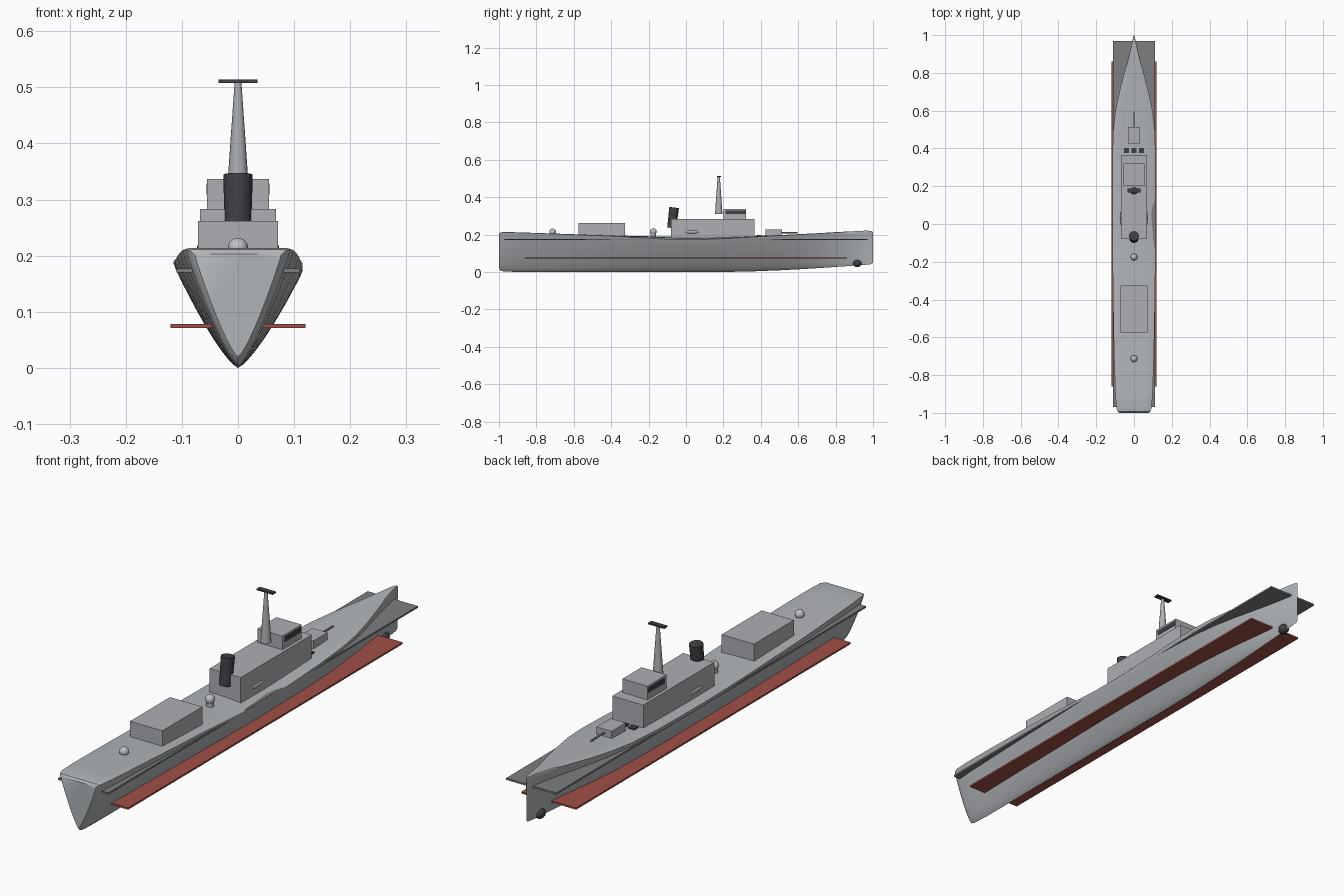
import bpy, bmesh, math
from mathutils import Matrix

if "Cube" in bpy.data.objects:
    bpy.data.objects.remove(bpy.data.objects["Cube"])


def mat(name, r, g, b):
    m = bpy.data.materials.new(name)
    m.diffuse_color = (r, g, b, 1)
    m.use_nodes = True
    m.node_tree.nodes["Principled BSDF"].inputs["Base Color"].default_value = m.diffuse_color
    return m


HULL = mat("hull grey", 0.44, 0.46, 0.48)
HOUSE = mat("house grey", 0.42, 0.43, 0.45)
DECK = mat("deck edge grey", 0.20, 0.21, 0.22)
RED = mat("waterline red", 0.35, 0.08, 0.06)
DARK = mat("dark grey", 0.05, 0.05, 0.06)
PALE = mat("dome pale grey", 0.52, 0.53, 0.55)


def finish(name, bm, material, smooth=False):
    bmesh.ops.recalc_face_normals(bm, faces=bm.faces)
    me = bpy.data.meshes.new(name)
    bm.to_mesh(me)
    bm.free()
    me.materials.append(material)
    ob = bpy.data.objects.new(name, me)
    bpy.context.collection.objects.link(ob)
    if smooth:
        bpy.context.view_layer.objects.active = ob
        ob.select_set(True)
        bpy.ops.object.shade_smooth_by_angle(angle=math.radians(35))
        ob.select_set(False)
    return ob


def box(name, x, y, z, material):
    """Box between the (low, high) limits on each axis."""
    bm = bmesh.new()
    c = [(a + b) / 2 for a, b in (x, y, z)]
    s = [b - a for a, b in (x, y, z)]
    bmesh.ops.create_cube(bm, size=1, matrix=Matrix.Translation(c) @ Matrix.Diagonal((*s, 1)))
    return finish(name, bm, material)


def cone(name, loc, r1, r2, depth, material, tilt=0, seg=16):
    bm = bmesh.new()
    bmesh.ops.create_cone(bm, cap_ends=True, segments=seg, radius1=r1, radius2=r2, depth=depth,
                          matrix=Matrix.Translation(loc) @ Matrix.Rotation(tilt, 4, 'X'))
    return finish(name, bm, material, True)


def ball(name, loc, radii, material, seg=16):
    bm = bmesh.new()
    bmesh.ops.create_uvsphere(bm, u_segments=seg, v_segments=seg // 2 + 2, radius=1,
                              matrix=Matrix.Translation(loc) @ Matrix.Diagonal((*radii, 1)))
    return finish(name, bm, material, True)


# Hull: stations of (y, half width, keel height, deck height)
STATIONS = [(-1.0, 0.078, 0.02, 0.203), (-0.993, 0.088, 0.009, 0.211), (-0.975, 0.095, 0.003, 0.214),
            (-0.9, 0.101, 0, 0.212), (-0.75, 0.106, 0, 0.207), (-0.55, 0.111, 0, 0.200),
            (-0.4, 0.113, 0, 0.196), (-0.25, 0.115, 0, 0.192), (-0.1, 0.116, 0, 0.189),
            (0.05, 0.117, 0, 0.188), (0.2, 0.117, 0, 0.189), (0.35, 0.117, 0.003, 0.192),
            (0.5, 0.112, 0.009, 0.197), (0.6, 0.1, 0.014, 0.202), (0.7, 0.079, 0.02, 0.207),
            (0.8, 0.052, 0.027, 0.213), (0.9, 0.025, 0.034, 0.218), (0.96, 0.011, 0.038, 0.221),
            (0.993, 0.004, 0.042, 0.220), (1.0, 0.001, 0.05, 0.213)]
SIDE = [0.03, 0.08, 0.16, 0.27, 0.4, 0.54, 0.68, 0.82, 0.93]


def section(y, w, keel, deck):
    dip = 0.014 * math.exp(-(y / 0.3) ** 2)      # starboard deck edge dips amidships

    def flank(sign, top):
        pts = [(sign * w * t ** 0.76, y, keel + t * (top - keel)) for t in SIDE]
        return pts + [(sign * w * 0.98, y, top - 0.002), (sign * w * 0.92, y, top)]
    right, left = flank(1, deck - dip), flank(-1, deck)
    top = [(w * k, y, deck - dip * max(k, 0) * 0.9) for k in (0.55, 0.2, -0.2, -0.55)]
    return [(0, y, keel)] + right + top + left[::-1]


bm = bmesh.new()
rings = [[bm.verts.new(p) for p in section(*s)] for s in STATIONS]
n = len(rings[0])
for a, b in zip(rings, rings[1:]):
    for i in range(n):
        bm.faces.new((a[i], a[(i + 1) % n], b[(i + 1) % n], b[i]))
bm.faces.new(rings[0])
bm.faces.new(rings[-1])
finish("hull", bm, HULL, True)

# Flat side strakes running through the hull
box("deck_edge_plate", (-0.11, 0.11), (-0.97, 0.97), (0.170, 0.177), DECK)
box("waterline_plate", (-0.12, 0.12), (-0.86, 0.86), (0.071, 0.078), RED)

# Superstructure and hangar
box("deckhouse", (-0.068, 0.068), (-0.08, 0.365), (0.17, 0.283), HOUSE)
box("bridge", (-0.055, 0.055), (0.2, 0.32), (0.28, 0.337), HOUSE)
for side in (-1, 1):
    box("bridge_window", sorted((side * 0.054, side * 0.0565)), (0.212, 0.318), (0.309, 0.329), DARK)
    ball("side_boat", (side * 0.066, 0.03, 0.214), (0.007, 0.042, 0.009), HOUSE)
box("hangar", (-0.071, 0.071), (-0.575, -0.325), (0.18, 0.262), HOUSE)

# Mast, radar bar and funnel
cone("mast", (0, 0.175, 0.41), 0.02, 0.006, 0.2, HOUSE)
box("radar_bar", (-0.035, 0.035), (0.167, 0.187), (0.508, 0.514), DARK)
cone("funnel", (0, -0.07, 0.29), 0.024, 0.026, 0.11, DARK, tilt=-0.12)

# Gun on the foredeck and launcher hatches
box("gun_turret", (-0.033, 0.033), (0.425, 0.513), (0.185, 0.226), HOUSE)
cone("gun_barrel", (0, 0.545, 0.211), 0.004, 0.004, 0.1, HOUSE, tilt=-math.pi / 2, seg=10)
for x in (-0.04, 0, 0.04):
    box("launcher_hatch", (x - 0.014, x + 0.014), (0.376, 0.402), (0.185, 0.198), DARK)

# Domes aft and bulb under the bow
for y, z in ((-0.175, 0.216), (-0.713, 0.214)):
    cone("dome_base", (0, y, z - 0.026), 0.015, 0.015, 0.03, HOUSE)
    ball("dome", (0, y, z), (0.018, 0.018, 0.018), PALE)
ball("bow_bulb", (0, 0.915, 0.046), (0.02, 0.024, 0.02), DARK, seg=12)
